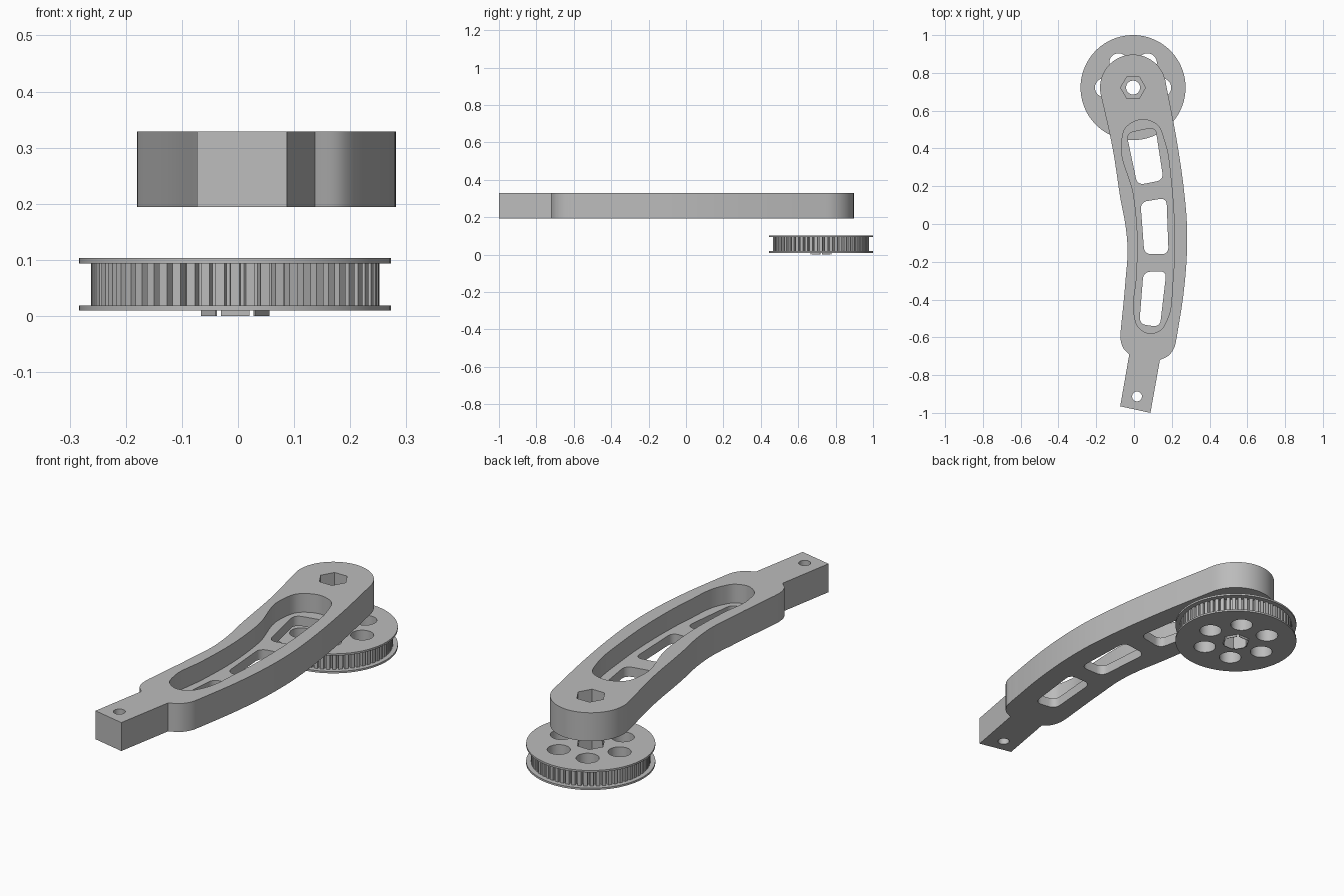
import bpy, bmesh
from math import sin, cos, pi, radians
from mathutils import Vector

if "Cube" in bpy.data.objects:
    bpy.data.objects.remove(bpy.data.objects["Cube"])

grey = bpy.data.materials.new("plain grey")
grey.use_nodes = True
colour = (0.5, 0.5, 0.5, 1)
grey.diffuse_color = colour
grey.node_tree.nodes["Principled BSDF"].inputs["Base Color"].default_value = colour

HUB = Vector((-0.005, 0.722))
ARM_LOW, ARM_TOP, FLOOR_TOP = 0.194, 0.329, 0.24


def arc(centre, radius, n, start=0, sweep=360):
    """Points on an arc; a full turn leaves out the repeated end."""
    steps = n if sweep == 360 else n - 1
    angles = [radians(start + sweep * i / steps) for i in range(n)]
    return [Vector((centre[0] + radius * cos(a), centre[1] + radius * sin(a))) for a in angles]


def spline(points, n=6, closed=False):
    """Smooth curve through points, with tangents weighted by spacing."""
    p = [Vector(q) for q in points]
    count = len(p)

    def tangent(i):
        if not closed and i == 0:
            return (p[1] - p[0]).normalized()
        if not closed and i == count - 1:
            return (p[-1] - p[-2]).normalized()
        a, b = p[i] - p[i - 1], p[(i + 1) % count] - p[i]
        la, lb = a.length, b.length
        return (a / la * lb + b / lb * la) / (la + lb)

    out = []
    for i in range(count if closed else count - 1):
        j = (i + 1) % count
        length = (p[j] - p[i]).length
        m0, m1 = tangent(i) * length, tangent(j) * length
        for k in range(n):
            t = k / n
            s = 3 * t * t - 2 * t ** 3
            out.append(p[i] * (1 - s) + p[j] * s
                       + m0 * (t * (1 - t) ** 2) + m1 * (t * t * (t - 1)))
    return out if closed else out + [p[-1]]


def rounded(corners, r, n=6):
    """Polygon with softened corners."""
    p = [Vector(q) for q in corners]
    out = []
    for i, c in enumerate(p):
        a = c + (p[i - 1] - c).normalized() * r
        b = c + (p[(i + 1) % len(p)] - c).normalized() * r
        for k in range(n + 1):
            t = k / n
            w = 0.8 * 2 * t * (1 - t)
            s = (1 - t) ** 2 + w + t * t
            out.append((a * (1 - t) ** 2 + c * w + b * t * t) / s)
    return out


def prism(name, outline, low, high):
    bm = bmesh.new()
    face = bm.faces.new([bm.verts.new((q[0], q[1], low)) for q in outline])
    top = bmesh.ops.extrude_face_region(bm, geom=[face])["geom"]
    verts = [v for v in top if isinstance(v, bmesh.types.BMVert)]
    bmesh.ops.translate(bm, vec=(0, 0, high - low), verts=verts)
    bmesh.ops.recalc_face_normals(bm, faces=bm.faces)
    mesh = bpy.data.meshes.new(name)
    bm.to_mesh(mesh)
    bm.free()
    mesh.materials.append(grey)
    obj = bpy.data.objects.new(name, mesh)
    bpy.context.collection.objects.link(obj)
    return obj


def combine(obj, operation, others):
    """Apply a boolean for each other solid, then discard it."""
    bpy.context.view_layer.objects.active = obj
    for other in others:
        mod = obj.modifiers.new("solid", "BOOLEAN")
        mod.operation, mod.object, mod.solver = operation, other, "EXACT"
        bpy.ops.object.modifier_apply(modifier=mod.name)
        bpy.data.objects.remove(other)


def smooth(obj):
    bpy.ops.object.select_all(action="DESELECT")
    obj.select_set(True)
    bpy.context.view_layer.objects.active = obj
    bpy.ops.object.shade_smooth_by_angle(angle=radians(28))


# Curved arm: round head, two long edges, lobes and a straight tongue
left_edge = spline([(-0.176, 0.686), (-0.113, 0.4), (-0.071, 0.13), (-0.042, -0.03),
                    (-0.034, -0.13), (-0.045, -0.3), (-0.071, -0.57)], 8)
left_lobe = spline([(-0.071, -0.57), (-0.071, -0.61), (-0.058, -0.655), (-0.025, -0.69)])
right_lobe = spline([(0.137, -0.72), (0.185, -0.695), (0.213, -0.655), (0.226, -0.6)])
right_edge = spline([(0.226, -0.6), (0.262, -0.37), (0.28, -0.15), (0.28, 0),
                     (0.262, 0.2), (0.225, 0.45), (0.166, 0.758)], 8)
head = arc(HUB, 0.175, 33, 12, 180)
tongue = [Vector((-0.073, -0.965)), Vector((0.087, -1.0))]
outline = (head[:-1] + left_edge[:-1] + left_lobe + tongue
           + right_lobe[:-1] + right_edge[:-1])
arm = prism("curved_arm", outline, ARM_LOW, ARM_TOP)

# Long pocket sunk from the top of the arm
pocket = spline([(-0.066, 0.423), (-0.045, 0.508), (0.045, 0.553), (0.124, 0.524),
                 (0.161, 0.44), (0.198, 0.21), (0.214, -0.08), (0.204, -0.32),
                 (0.177, -0.503), (0.14, -0.562), (0.082, -0.58), (0.022, -0.545),
                 (0, -0.476), (0.013, -0.29), (0.019, -0.08), (-0.003, 0.16)], 6, True)
cutters = [prism("pocket_cutter", pocket, FLOOR_TOP, 0.4)]

# Three windows through the pocket floor
windows = [
    [(-0.04, 0.48), (0.113, 0.513), (0.156, 0.233), (0.018, 0.206)],
    [(0.034, 0.116), (0.172, 0.138), (0.183, -0.16), (0.055, -0.16)],
    [(0.05, -0.254), (0.172, -0.249), (0.137, -0.545), (0.028, -0.53)],
]
for corners in windows:
    cutters.append(prism("window_cutter", rounded(corners, 0.035), 0.1, 0.3))

# Hexagonal nut seat, bore and tongue hole
cutters.append(prism("nut_cutter", arc(HUB, 0.066, 6), 0.26, 0.4))
cutters.append(prism("bore_cutter", arc(HUB, 0.037, 32), 0.1, 0.3))
cutters.append(prism("pin_cutter", arc((0.016, -0.913), 0.026, 32), 0.1, 0.4))
combine(arm, "DIFFERENCE", cutters)
smooth(arm)

# Toothed pulley with two flanges
TEETH = 60
profile = []
for i in range(TEETH):
    for offset, radius in ((-0.3, 0.257), (0.3, 0.257), (0.38, 0.238), (0.62, 0.238)):
        a = 2 * pi * (i + offset) / TEETH
        profile.append(HUB + Vector((cos(a), sin(a))) * radius)
pulley = prism("toothed_pulley", profile, 0.014, 0.099)
rim = arc(HUB, 0.278, 96)
combine(pulley, "UNION", [prism("lower_flange", rim, 0.01, 0.019),
                          prism("upper_flange", rim, 0.094, 0.103)])

# Six lightening holes and a hexagonal centre
holes = [prism("hole_cutter", arc(c, 0.05, 32), -0.1, 0.15) for c in arc(HUB, 0.152, 6)]
holes.append(prism("hex_cutter", arc(HUB, 0.064, 6), -0.1, 0.15))
combine(pulley, "DIFFERENCE", holes)
smooth(pulley)

# Thin liner plates on the hexagon's sides, standing proud underneath
for i in range(6):
    a = radians(30 + 60 * i)
    normal, along = Vector((cos(a), sin(a))), Vector((-sin(a), cos(a)))
    plate = [HUB + normal * d + along * s
             for d, s in ((0.0525, -0.0255), (0.0555, -0.0255), (0.0555, 0.0255), (0.0525, 0.0255))]
    prism(f"hex_liner_{i + 1}", plate, 0, 0.1)
